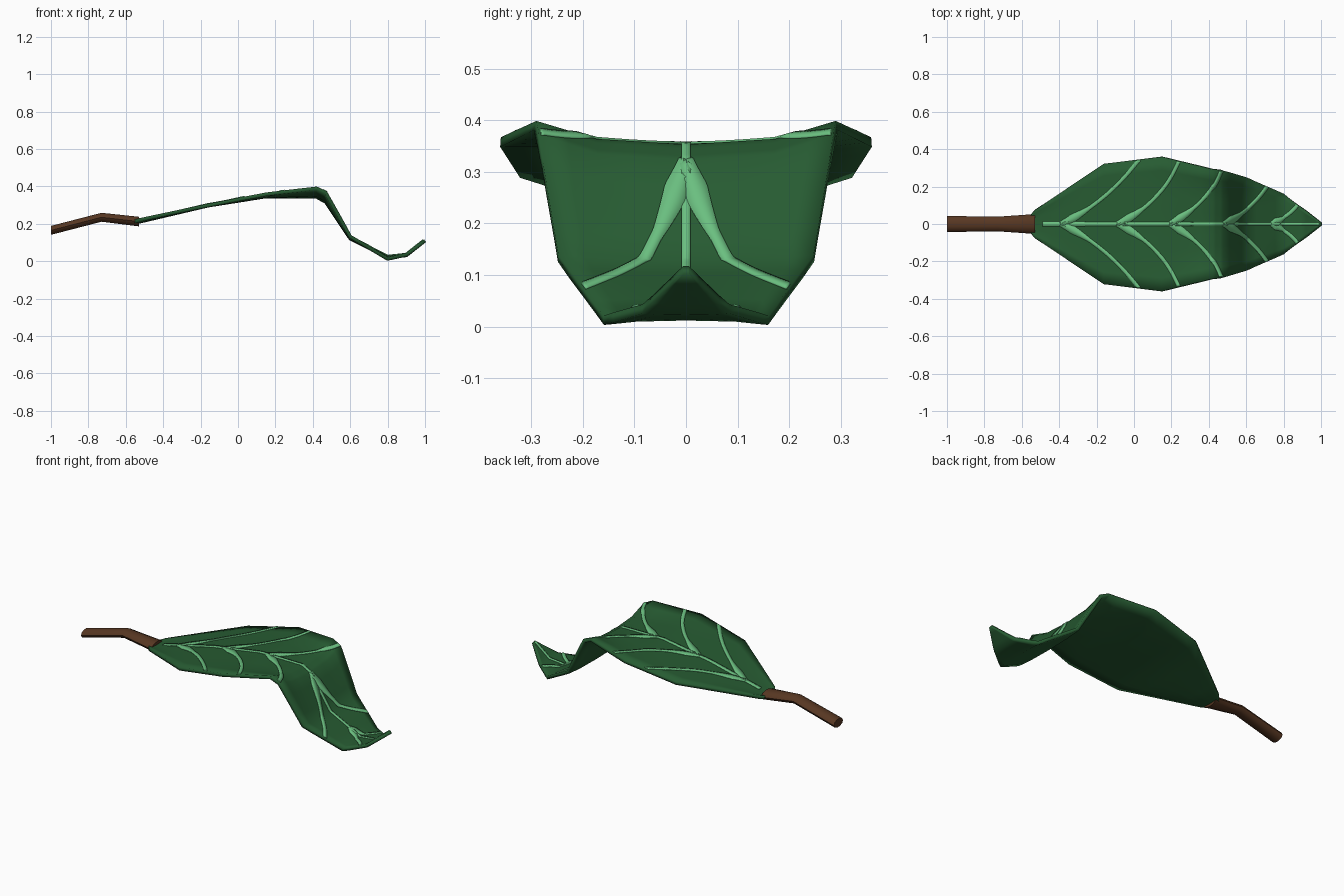
import bpy, bmesh, math

if "Cube" in bpy.data.objects:
    bpy.data.objects.remove(bpy.data.objects["Cube"])

# Blade stations: x, half width, midrib height, edge height
STATIONS = [
    (-0.555, 0.045, 0.210, 0.213), (-0.53, 0.075, 0.210, 0.220),
    (-0.16, 0.322, 0.297, 0.298), (0.15, 0.360, 0.346, 0.358),
    (0.42, 0.293, 0.344, 0.390), (0.47, 0.288, 0.316, 0.366),
    (0.60, 0.248, 0.121, 0.132), (0.80, 0.160, 0.021, 0.012),
    (0.90, 0.085, 0.031, 0.034), (1.00, 0.006, 0.110, 0.110)]
THICK = 0.019


def material(name, rgb):
    m = bpy.data.materials.new(name)
    m.diffuse_color = (*rgb, 1)
    m.use_nodes = True
    m.node_tree.nodes["Principled BSDF"].inputs["Base Color"].default_value = m.diffuse_color
    return m


GREEN = material("leaf green", (0.020, 0.105, 0.032))
LIGHT = material("vein green", (0.145, 0.52, 0.215))
BROWN = material("stem brown", (0.095, 0.038, 0.016))


def station(x):
    x = min(max(x, STATIONS[0][0]), STATIONS[-1][0])
    for a, b in zip(STATIONS, STATIONS[1:]):
        if x <= b[0]:
            k = (x - a[0]) / (b[0] - a[0])
            return [p + (q - p) * k for p, q in zip(a, b)]


def on_blade(x, y=None, t=None):
    """Point on the blade's middle surface, from y or from the width fraction t."""
    x, w, mid, edge = station(x)
    if t is None:
        t = max(-0.985, min(0.985, y / w))
    a = abs(t)
    cup = 0.4 * a if a < 0.6 else 0.24 + 1.9 * (a - 0.6)
    return (x, t * w, mid + (edge - mid) * cup)


def finish(bm, name, mat, angle=40):
    me = bpy.data.meshes.new(name)
    bm.to_mesh(me)
    bm.free()
    ob = bpy.data.objects.new(name, me)
    bpy.context.collection.objects.link(ob)
    me.materials.append(mat)
    bpy.ops.object.select_all(action='DESELECT')
    ob.select_set(True)
    bpy.context.view_layer.objects.active = ob
    bpy.ops.object.shade_smooth_by_angle(angle=math.radians(angle))
    return ob


def sheet(bm, rows):
    """Grid of faces from rows of points, facing up."""
    grid = [[bm.verts.new(p) for p in row] for row in rows]
    for r, s in zip(grid, grid[1:]):
        for j in range(len(r) - 1):
            f = bm.faces.new((r[j], s[j], s[j + 1], r[j + 1]))
            f.normal_update()
            if f.normal.z < 0:
                f.normal_flip()


def solidify(ob, thickness):
    mod = ob.modifiers.new("thickness", 'SOLIDIFY')
    mod.thickness = thickness
    mod.offset = 0


# Blade
xs = []
for a, b in zip(STATIONS, STATIONS[1:]):
    xs += [a[0] + (b[0] - a[0]) * k / 4 for k in range(4)]
xs.append(STATIONS[-1][0])
bm = bmesh.new()
sheet(bm, [[on_blade(x, t=j / 5) for j in range(-5, 6)] for x in xs])
solidify(finish(bm, "leaf_blade", GREEN, 50), THICK)


def vein(name, centre, width, n=50):
    """Thin strip lying on the blade along a path centre(k), k from 0 to 1."""
    rows = []
    for i in range(n + 1):
        k = i / n
        (x0, y0), (x1, y1) = centre(k - 0.01), centre(k + 0.01)
        dx, dy = x1 - x0, y1 - y0
        d = math.hypot(dx, dy)
        x, y = centre(k)
        h = width(k)
        rows.append([on_blade(x - dy / d * h * s, y + dx / d * h * s)
                     for s in (-1, 0, 1)])
    bm = bmesh.new()
    sheet(bm, rows)
    bm.normal_update()
    for v in bm.verts:
        v.co += v.normal * (THICK / 2 + 0.001)
    solidify(finish(bm, name, LIGHT), 0.006)


# Midrib
vein("midrib", lambda k: (-0.485 + 1.48 * k, 0), lambda k: 0.013 - 0.006 * k, 160)

# Side veins: start x, control point and end point of a curve, mirrored in y
SIDE = [(-0.39, (-0.16, 0.10), (0.03, 0.345)),
        (-0.09, (0.14, 0.10), (0.24, 0.335)),
        (0.19, (0.40, 0.11), (0.462, 0.288)),
        (0.47, (0.62, 0.07), (0.705, 0.200)),
        (0.73, (0.83, 0.04), (0.875, 0.100))]
for i, (sx, c, e) in enumerate(SIDE):
    for side, tag in ((1, "left"), (-1, "right")):
        def path(k, sx=sx, c=c, e=e, side=side):
            return ((1 - k) ** 2 * sx + 2 * k * (1 - k) * c[0] + k * k * e[0],
                    side * (2 * k * (1 - k) * c[1] + k * k * e[1]))
        vein(f"side_vein_{tag}_{i + 1}", path,
             lambda k: 0.010 + 0.012 * max(0, 1 - abs(k - 0.15) / 0.2))

# Stem: flattened tube with a bend
bm = bmesh.new()
rings = []
for x, z, ry, rz in ((-1, 0.165, 0.043, 0.025), (-0.73, 0.235, 0.039, 0.025),
                     (-0.53, 0.212, 0.053, 0.027)):
    rings.append([bm.verts.new((x, ry * math.cos(a), z + rz * math.sin(a)))
                  for a in (math.tau * j / 10 for j in range(10))])
for r, s in zip(rings, rings[1:]):
    for j in range(10):
        bm.faces.new((r[j], r[(j + 1) % 10], s[(j + 1) % 10], s[j]))
bm.faces.new(rings[0])
bm.faces.new(rings[-1])
bmesh.ops.recalc_face_normals(bm, faces=bm.faces)
finish(bm, "stem", BROWN)
